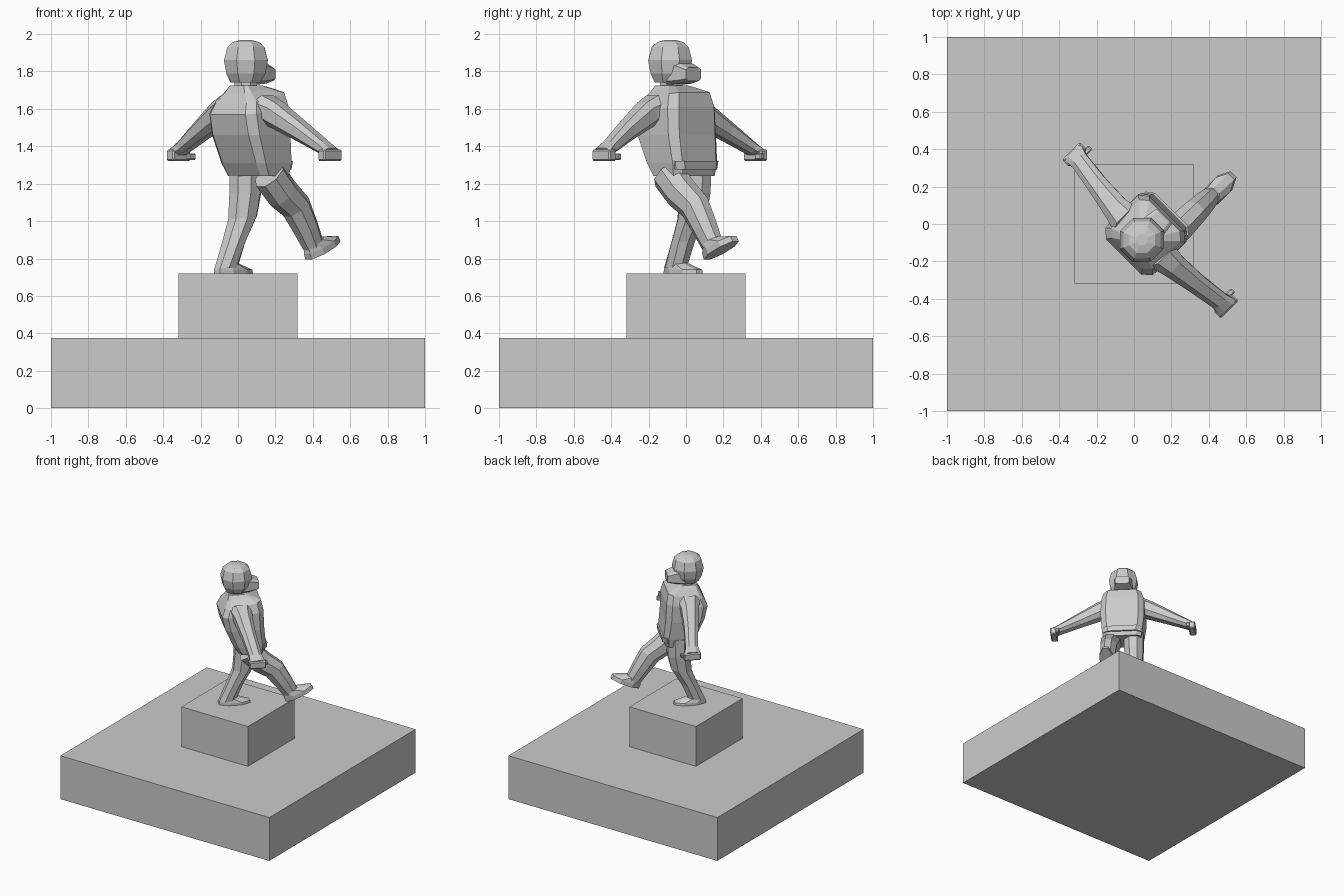
import bpy, bmesh
from math import sin, cos, radians
from mathutils import Vector, Matrix

TURN = Matrix.Rotation(radians(-45), 4, 'Z')   # figure faces the +x +y corner
MID = 0.085                                    # figure centre line (lateral)


def finish(name, bm, turn=True):
    bmesh.ops.recalc_face_normals(bm, faces=bm.faces)
    if turn:
        bm.transform(TURN)
    me = bpy.data.meshes.new(name)
    bm.to_mesh(me)
    bm.free()
    ob = bpy.data.objects.new(name, me)
    bpy.context.collection.objects.link(ob)
    return ob


def box(name, centre, size, turn=True, bevel=0):
    bm = bmesh.new()
    bmesh.ops.create_cube(bm, size=1)
    bm.transform(Matrix.Translation(centre) @ Matrix.Diagonal((*size, 1)))
    if bevel:
        bmesh.ops.bevel(bm, geom=bm.edges[:], offset=bevel, segments=1, affect='EDGES')
    return finish(name, bm, turn)


def loft(name, rings, c=0.414):
    """Skin eight-sided rings given as (centre, axis a, axis b)."""
    section = [(1, -c), (1, c), (c, 1), (-c, 1), (-1, c), (-1, -c), (-c, -1), (c, -1)]
    bm = bmesh.new()
    loops = [[bm.verts.new(Vector(p) + Vector(a) * i + Vector(b) * j) for i, j in section]
             for p, a, b in rings]
    for lo, hi in zip(loops, loops[1:]):
        for k in range(8):
            n = (k + 1) % 8
            bm.faces.new((lo[k], lo[n], hi[n], hi[k]))
    bm.faces.new(loops[0])
    bm.faces.new(loops[-1])
    return finish(name, bm)


def stack(name, u, rows, c=0.414):
    """Rings (forward, height, half width, half depth, pitch) on lateral line u."""
    return loft(name, [((u, v, z), (hu, 0, 0), (0, hv * cos(t), hv * sin(t)))
                       for v, z, hu, hv, t in rows], c)


# Base and pedestal
box("base_slab", (0, 0, 0.1875), (2, 2, 0.375), turn=False)
box("pedestal", (0, 0, 0.5475), (0.637, 0.637, 0.345), turn=False)

# Standing leg and foot
stack("standing_leg", -0.005, [
    (-0.085, 0.75, 0.05, 0.065, 0), (-0.03, 0.88, 0.06, 0.07, 0.2),
    (0.04, 1.02, 0.07, 0.08, 0.1), (0.06, 1.15, 0.078, 0.088, 0),
    (0.065, 1.30, 0.08, 0.09, 0)])
stack("standing_foot", -0.007, [
    (-0.028, 0.72, 0.055, 0.125, 0), (-0.03, 0.74, 0.055, 0.122, 0),
    (-0.075, 0.775, 0.045, 0.065, 0)])

# Kicking leg and foot
stack("kicking_leg", 0.185, [
    (0.385, 0.87, 0.048, 0.06, 0.45), (0.33, 0.96, 0.06, 0.07, 0.45),
    (0.255, 1.075, 0.068, 0.082, 0.65), (0.15, 1.15, 0.076, 0.088, 0.85),
    (0.05, 1.25, 0.08, 0.09, 0.8)])
stack("kicking_foot", 0.188, [
    (0.455, 0.843, 0.055, 0.12, 0.42), (0.44, 0.873, 0.055, 0.117, 0.42),
    (0.385, 0.89, 0.046, 0.06, 0.45)])

# Jacket with sloping shoulders, hem band and neck
stack("jacket", MID, [
    (0.07, 1.24, 0.155, 0.10, 0), (0.055, 1.31, 0.168, 0.13, 0),
    (0.015, 1.46, 0.18, 0.155, 0), (0.0, 1.59, 0.178, 0.165, 0.12),
    (0.005, 1.66, 0.155, 0.145, 0.2), (-0.015, 1.70, 0.10, 0.095, 0.15),
    (-0.025, 1.725, 0.07, 0.07, 0)], c=0.75)
stack("hem_band", MID, [
    (0.08, 1.275, 0.155, 0.113, 0), (0.075, 1.32, 0.163, 0.122, 0)], c=0.75)
stack("neck", MID, [(-0.025, 1.70, 0.06, 0.06, 0), (-0.025, 1.77, 0.06, 0.06, 0)])

# Head and protruding jaw
stack("head", 0.09, [
    (-0.035, 1.74, 0.08, 0.075, 0), (-0.03, 1.79, 0.105, 0.105, 0),
    (-0.03, 1.86, 0.116, 0.118, 0), (-0.03, 1.93, 0.097, 0.1, 0),
    (-0.03, 1.957, 0.07, 0.07, 0), (-0.03, 1.968, 0.03, 0.03, 0)])
loft("jaw", [((MID, v, z), (h, 0, 0), (0, 0, k)) for v, z, h, k in
             [(0.0, 1.79, 0.08, 0.06), (0.08, 1.79, 0.068, 0.055), (0.142, 1.785, 0.058, 0.035)]],
     c=0.7)

# Arms, hands and thumbs on both sides
for side, s in (("left", -1), ("right", 1)):
    t = 0.55
    loft(side + "_arm", [
        ((MID + s * x, v, z), (0, hv, 0), (s * hz * sin(t), 0, hz * cos(t)))
        for x, v, z, hv, hz in [
            (0.11, -0.015, 1.60, 0.09, 0.085), (0.20, -0.01, 1.575, 0.07, 0.07),
            (0.37, 0.01, 1.485, 0.055, 0.052), (0.53, 0.033, 1.395, 0.05, 0.034),
            (0.58, 0.038, 1.368, 0.062, 0.026)]], c=0.5)
    box(side + "_hand", (MID + s * 0.572, 0.038, 1.352), (0.055, 0.135, 0.062), bevel=0.008)
    box(side + "_thumb", (MID + s * 0.54, 0.10, 1.345), (0.03, 0.05, 0.035), bevel=0.006)
